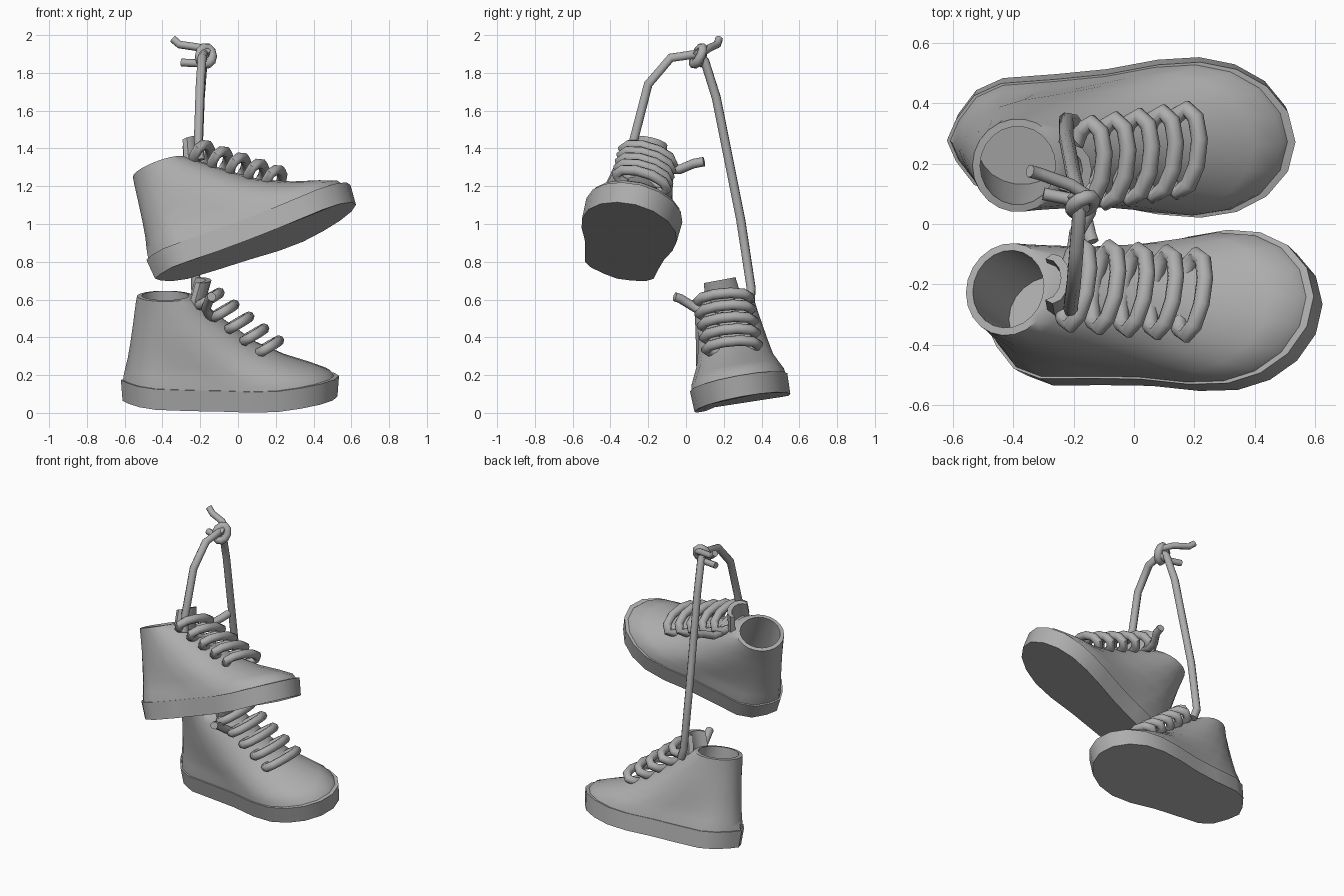
import bpy, bmesh, math
from mathutils import Matrix, Vector, Euler

cube = bpy.data.objects.get("Cube")
if cube:
    bpy.data.objects.remove(cube, do_unlink=True)

GREY = (0.42, 0.42, 0.42, 1)
mat = bpy.data.materials.new("plain grey")
mat.use_nodes = True
mat.diffuse_color = GREY
mat.node_tree.nodes["Principled BSDF"].inputs["Base Color"].default_value = GREY


def finish(obj, angle):
    obj.data.materials.clear()
    obj.data.materials.append(mat)
    bpy.ops.object.select_all(action='DESELECT')
    obj.select_set(True)
    bpy.context.view_layer.objects.active = obj
    bpy.ops.object.shade_smooth_by_angle(angle=math.radians(angle))


def loft(name, rings, place, angle):
    """Skin a list of equal-length closed rings and cap both ends."""
    bm = bmesh.new()
    rows = [[bm.verts.new(p) for p in ring] for ring in rings]
    n = len(rows[0])
    for a, b in zip(rows, rows[1:]):
        for i in range(n):
            j = (i + 1) % n
            bm.faces.new((a[i], a[j], b[j], b[i]))
    bm.faces.new(rows[0][::-1])
    bm.faces.new(rows[-1])
    bmesh.ops.recalc_face_normals(bm, faces=bm.faces)
    mesh = bpy.data.meshes.new(name)
    bm.to_mesh(mesh)
    bm.free()
    mesh.transform(place)
    obj = bpy.data.objects.new(name, mesh)
    bpy.context.collection.objects.link(obj)
    finish(obj, angle)


def tube(name, points, radius, place=Matrix(), closed=False):
    """Round cord along a polyline."""
    curve = bpy.data.curves.new(name, 'CURVE')
    curve.dimensions = '3D'
    curve.bevel_depth = radius
    curve.bevel_resolution = 2
    curve.use_fill_caps = True
    spline = curve.splines.new('POLY')
    spline.points.add(len(points) - 1)
    for sp, p in zip(spline.points, points):
        sp.co = (*(place @ Vector(p)), 1)
    spline.use_cyclic_u = closed
    obj = bpy.data.objects.new(name, curve)
    bpy.context.collection.objects.link(obj)
    bpy.ops.object.select_all(action='DESELECT')
    obj.select_set(True)
    bpy.context.view_layer.objects.active = obj
    bpy.ops.object.convert(target='MESH')
    finish(bpy.context.object, 50)


# Footprint: one side, mirrored to a full outline
side = [(.575, 0), (.55, .1), (.48, .185), (.38, .24), (.26, .262), (.12, .252),
        (-.05, .22), (-.22, .203), (-.4, .19), (-.49, .15), (-.55, .07), (-.58, 0)]
outline = side + [(x, -y) for x, y in side[-2:0:-1]]
COUNT = len(outline)


def lift(x):
    """Upturn of the sole at toe and heel."""
    return .11 * max(0, x - .2) + .08 * max(0, -x - .35)


def sole_ring(z, scale):
    return [(x * scale, y * scale, z + lift(x)) for x, y in outline]


def upper_ring(z, back, front, half, roundness):
    """Footprint squeezed between back and front, blended towards an ellipse."""
    ring = []
    mid, reach = (back + front) / 2, (front - back) / 2
    for i, (x, y) in enumerate(outline):
        a = math.tau * i / COUNT
        foot = Vector((mid + x / .575 * reach, y * half / .262, z + lift(x)))
        oval = Vector((mid + reach * math.cos(a), half * math.sin(a), z))
        ring.append(foot.lerp(oval, roundness))
    return ring


def build_shoe(label, place):
    # Rubber sole with a thin ledge at its top
    loft(label + "_sole", [sole_ring(0, .985), sole_ring(.112, 1), sole_ring(.112, .96)],
         place, 35)

    # Upper from sole to collar, over the rim and down to the insole
    levels = [(.09, -.567, .562, .256, 0), (.14, -.56, .53, .249, 0),
              (.178, -.553, .44, .233, .1), (.235, -.542, .3, .212, .4),
              (.322, -.53, .14, .194, .8), (.445, -.514, -.02, .174, 1),
              (.54, -.502, -.14, .161, 1), (.582, -.495, -.195, .157, 1),
              (.585, -.47, -.22, .132, 1), (.4, -.478, -.2, .135, 1),
              (.2, -.48, -.18, .135, 1)]
    loft(label + "_upper", [upper_ring(*lv) for lv in levels], place, 45)

    # Curved tongue standing up in front of the collar
    tongue = []
    for x, z, half in ((-.21, .45, .1), (-.185, .58, .095), (-.16, .668, .085)):
        arc = [(math.sin(t), math.cos(t)) for t in (math.pi * k / 6 for k in range(7))]
        outer = [(x + .06 * s, half * c, z) for s, c in arc]
        inner = [(x - .025 + .055 * s, (half - .015) * c, z) for s, c in reversed(arc)]
        tongue.append(outer + inner)
    loft(label + "_tongue", tongue, place, 45)

    # Row of angular lace loops down the throat
    rows = 5
    lean = Vector((.055, 0, .032))
    for k in range(rows):
        centre = Vector((-.115, 0, .565)).lerp(Vector((.2, 0, .308)), k / (rows - 1))
        loop = []
        for i in range(10):
            a = math.tau * i / 10
            loop.append(centre + lean * math.sin(a) + Vector((0, .138 * math.cos(a), 0))
                        + Vector((.015, 0, -.012)) * math.cos(a))
        tube(f"{label}_lace_loop_{k + 1}", loop, .028, place, True)


def placement(location, roll, pitch, yaw):
    turn = Euler([math.radians(v) for v in (roll, pitch, yaw)]).to_matrix().to_4x4()
    return Matrix.Translation(location) @ turn


build_shoe("low_shoe", placement((-.04, .3, .046), 10.5, 0, 0))
build_shoe("high_shoe", placement((.105, -.322, .88), -15, -19, 5))

# Cord the pair hangs from
CORD = .025
tube("hanging_cord_high", [(-.2, -.3, 1.34), (-.21, -.275, 1.45), (-.2, -.2, 1.74),
                           (-.19, -.08, 1.88), (-.18, .06, 1.9), (-.2, .1, 1.91)], CORD)
tube("hanging_cord_low", [(-.17, .05, 1.92), (-.185, .1, 1.86), (-.2, .16, 1.67),
                          (-.225, .29, 1.02), (-.225, .345, .66), (-.2, .34, .59)], CORD)

# Knot with its two tails
knot = [(-.17 + .035 * math.cos(a), .065 + .025 * math.sin(a + .6), 1.89 + .045 * math.sin(a))
        for a in (math.tau * i / 10 for i in range(10))]
tube("knot_loop", knot, CORD, closed=True)
tube("knot_tail_upper", [(-.15, .09, 1.91), (-.21, .13, 1.935), (-.31, .165, 1.95),
                         (-.345, .175, 1.98)], .021)
tube("knot_tail_lower", [(-.14, .07, 1.87), (-.2, .08, 1.85), (-.3, .1, 1.855)], .021)

# Loose lace ends at the top of each shoe
tube("low_loose_end", [(-.14, .13, .5), (-.17, .06, .55), (-.15, -.03, .605),
                       (-.14, -.06, .615)], CORD)
tube("high_loose_end", [(-.2, -.1, 1.29), (-.19, -.03, 1.29), (-.15, .04, 1.32),
                        (-.14, .095, 1.33)], CORD)
